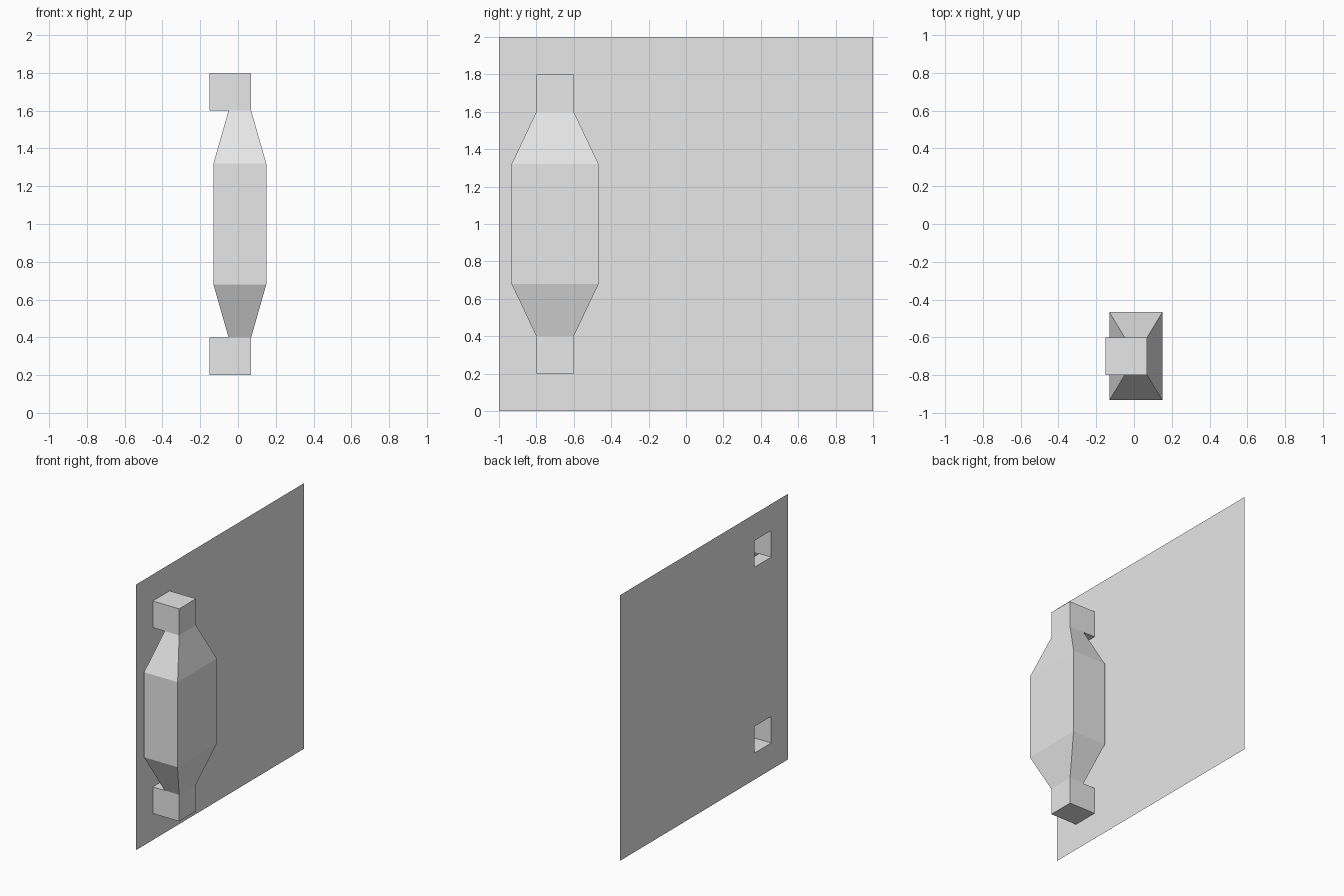
import bpy
import bmesh

cube = bpy.data.objects.get("Cube")
if cube:
    bpy.data.objects.remove(cube, do_unlink=True)

# Single plain grey
GREY = (0.8, 0.8, 0.8, 1.0)
grey = bpy.data.materials.new("plain_grey")
grey.use_nodes = True
grey.diffuse_color = GREY
for node in grey.node_tree.nodes:
    if node.type == "BSDF_PRINCIPLED":
        node.inputs["Base Color"].default_value = GREY


def finish(bm, name):
    """Weld the mesh and link it as a flat-shaded object."""
    bmesh.ops.remove_doubles(bm, verts=bm.verts[:], dist=0.0001)
    mesh = bpy.data.meshes.new(name)
    bm.to_mesh(mesh)
    bm.free()
    mesh.materials.append(grey)
    obj = bpy.data.objects.new(name, mesh)
    bpy.context.collection.objects.link(obj)
    return obj


PANEL_X = -0.15      # plane of the door
HANDLE_Y = -0.7      # handle centre line
MOUNT = 0.1          # half width of the mounts

# Door panel: a thin sheet, open where the two hollow mounts meet it
bm = bmesh.new()
ys = [-1, HANDLE_Y - MOUNT, HANDLE_Y + MOUNT, 1]
zs = [0, 0.2, 0.4, 1.6, 1.8, 2]
for i in range(len(ys) - 1):
    for j in range(len(zs) - 1):
        if i == 1 and j in (1, 3):
            continue
        corners = [(ys[i], zs[j]), (ys[i + 1], zs[j]),
                   (ys[i + 1], zs[j + 1]), (ys[i], zs[j + 1])]
        bm.faces.new([bm.verts.new((PANEL_X, y, z)) for y, z in corners])
# Merge the strips so that only the outline and the openings remain
bmesh.ops.remove_doubles(bm, verts=bm.verts[:], dist=0.0001)
finish(bm, "door_panel")

# Handle: hollow rectangular loft, mirrored about mid height
# Each section: height, left x, right x, half depth
lower = [(0.2, PANEL_X, 0.07, MOUNT),
         (0.4, PANEL_X, 0.07, MOUNT),
         (0.4, -0.05, 0.07, MOUNT),
         (0.68, -0.13, 0.15, 0.233)]
sections = lower + [(2 - z, a, b, d) for z, a, b, d in reversed(lower)]

bm = bmesh.new()
rings = []
for z, a, b, d in sections:
    rings.append([bm.verts.new((x, HANDLE_Y + y, z))
                  for x, y in ((a, -d), (b, -d), (b, d), (a, d))])
last = len(rings) - 2
for k in range(len(rings) - 1):
    for s in range(4):
        if s == 3 and k in (0, last):
            continue  # mounts open into the panel
        t = (s + 1) % 4
        face = bm.faces.new((rings[k][s], rings[k][t],
                             rings[k + 1][t], rings[k + 1][s]))
        if face.calc_area() < 0.0001:
            bm.faces.remove(face)
bm.faces.new(list(reversed(rings[0])))
bm.faces.new(rings[-1])
finish(bm, "door_handle")
